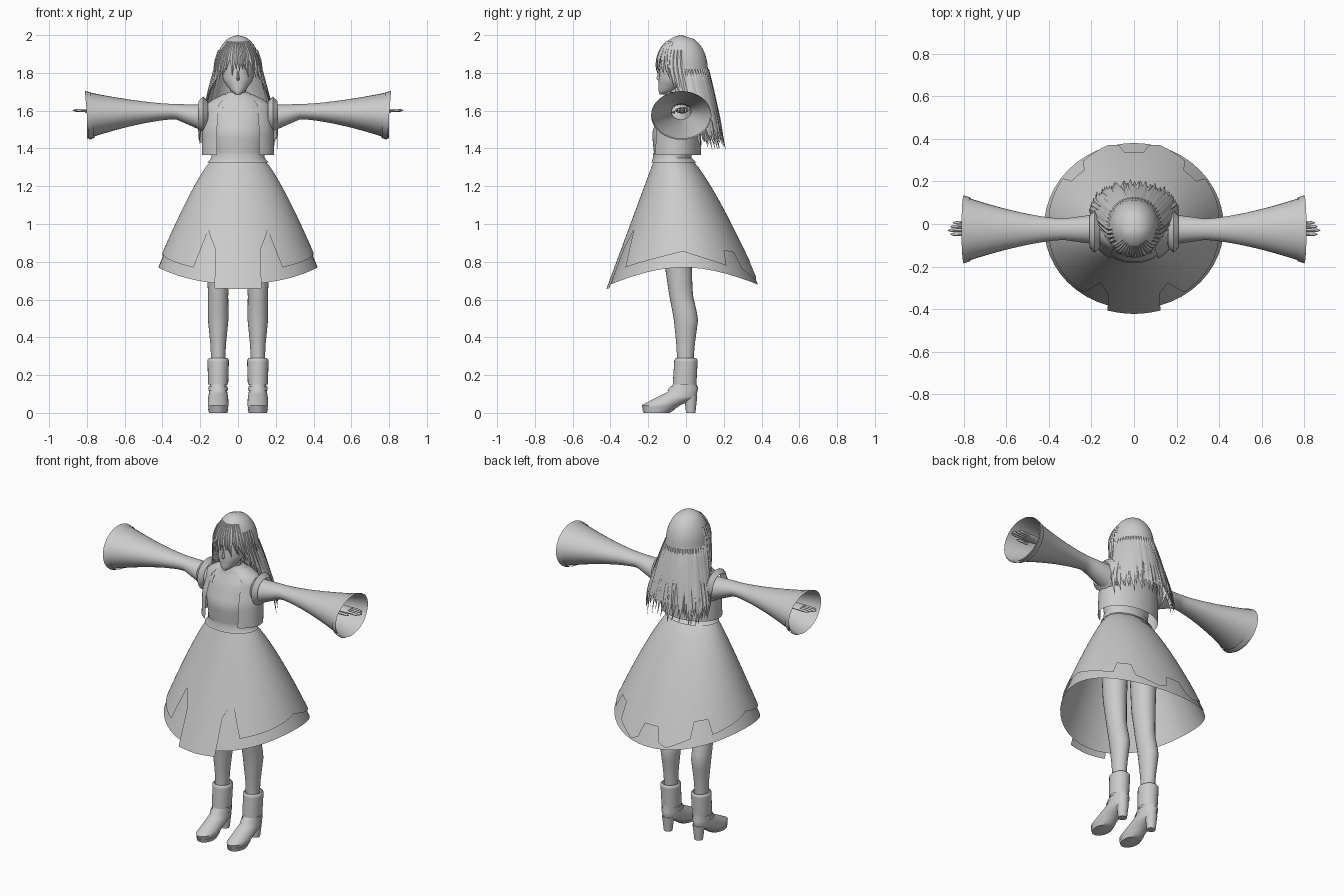
import bpy, bmesh, math, random
from mathutils import Vector

if "Cube" in bpy.data.objects:
    bpy.data.objects.remove(bpy.data.objects["Cube"])
random.seed(4)

shade = .6
grey = bpy.data.materials.new("plain_grey")
grey.use_nodes = True
grey.diffuse_color = (shade, shade, shade, 1)
grey.node_tree.nodes["Principled BSDF"].inputs["Base Color"].default_value = grey.diffuse_color


def finish(name, bm, mirror=False):
    bmesh.ops.remove_doubles(bm, verts=bm.verts, dist=.0003)
    bmesh.ops.recalc_face_normals(bm, faces=bm.faces)
    mesh = bpy.data.meshes.new(name)
    bm.to_mesh(mesh)
    bm.free()
    mesh.materials.append(grey)
    part = bpy.data.objects.new(name, mesh)
    bpy.context.collection.objects.link(part)
    if mirror:
        part.modifiers.new("mirror", "MIRROR")
    bpy.ops.object.select_all(action="DESELECT")
    part.select_set(True)
    bpy.context.view_layer.objects.active = part
    bpy.ops.object.shade_smooth_by_angle(angle=math.radians(45))


def skin(name, point, around, along, mirror=False, cap=False):
    # grid of faces over point(u, v), with u and v from 0 to 1
    bm = bmesh.new()
    rows = [[bm.verts.new(point(i / around, j / along)) for i in range(around + 1)]
            for j in range(along + 1)]
    for upper, lower in zip(rows, rows[1:]):
        for i in range(around):
            bm.faces.new((upper[i], upper[i + 1], lower[i + 1], lower[i]))
    if cap:
        bmesh.ops.remove_doubles(bm, verts=bm.verts, dist=.0003)
        bmesh.ops.holes_fill(bm, edges=bm.edges, sides=0)
    finish(name, bm, mirror)


def blend(table):
    # function that interpolates the rows of a table by their first column
    def value(key):
        key = min(max(key, table[0][0]), table[-1][0])
        for low, high in zip(table, table[1:]):
            if key <= high[0]:
                f = (key - low[0]) / (high[0] - low[0])
                return [a + (b - a) * f for a, b in zip(low[1:], high[1:])]
    return value


def on_surface(surface, degrees, z, offset=0):
    # a surface gives half width, front y and back y by height; 0 degrees is the front
    width, front, back = surface(z)
    angle = math.radians(degrees)
    return Vector(((width + offset) * math.sin(angle),
                   (front + back) / 2 - ((back - front) / 2 + offset) * math.cos(angle), z))


def wrap(name, surface, top, bottom, start=0, end=360, around=48, along=12,
         offset=0, flare=0, centre=0, cap=False):
    # upright cloth or limb; the bottom may be a height or a function of the angle
    def point(u, v):
        degrees = start + (end - start) * u
        low = bottom(180 - abs(180 - degrees % 360)) if callable(bottom) else bottom
        z = top + (low - top) * v
        spot = on_surface(surface, degrees, z, offset + flare * (top - z))
        return spot + Vector((centre, 0, 0))
    skin(name, point, around, along, centre > 0, cap)


def tube(name, start, end, section, around=24, along=12, lean=0, cap=False):
    # sideways tube; the section gives y, z and the two radii by x
    def point(u, v):
        x = start + (end - start) * v
        y, z, wide, tall = section(x)
        angle = math.tau * u
        rise = tall * math.sin(angle)
        return Vector((x + lean * rise, y + wide * math.cos(angle), z + rise))
    skin(name, point, around, along, True, cap)


# Skirt: underlayer, overlayer with a cut hem, and belt
def skirt(z):
    drop = max(0, 1.35 - z) / .6
    curve = drop ** .8
    return .13 + .3 * curve, -.165 - .21 * drop, .02 + .33 * curve


def plain_hem(degrees):
    return .77 - .09 * math.cos(math.radians(degrees)) ** 2


cut_hem = blend([(0, .655), (15, .66), (18, .87), (27, .97), (33, .77), (90, .855), (129, .78),
                 (132, .86), (144, .85), (147, .76), (165, .7), (171, .72), (174, .8), (180, .8)])
wrap("underskirt", skirt, 1.2, plain_hem)
wrap("overskirt", skirt, 1.35, lambda degrees: cut_hem(degrees)[0], around=120, flare=.02)
wrap("belt", skirt, 1.375, 1.325, along=2, offset=.01)

# Bodice, open vest, jagged yoke, collar and neck
bodice = blend([(1.33, .13, -.165, .02), (1.48, .15, -.18, .04), (1.6, .16, -.14, .06),
                (1.66, .11, -.11, .04), (1.7, .05, -.1, .01)])
vest = blend([(1.36, .19, -.19, .08), (1.5, .19, -.18, .08), (1.64, .17, -.13, .06),
              (1.69, .07, -.1, .02)])
wrap("bodice", bodice, 1.7, 1.33)
wrap("vest", vest, 1.685, 1.365, start=36, end=324)
wrap("yoke", bodice, 1.69, lambda degrees: 1.585 + .03 * (degrees % 16 < 6),
     start=-44, end=44, offset=.005)
wrap("collar", blend([(1.65, .075, -.12, .02), (1.7, .05, -.105, .01)]), 1.7, 1.65)
wrap("neck", blend([(1.6, .045, -.1, 0), (1.74, .04, -.09, 0)]), 1.74, 1.6)


# Bell sleeves with trim and shoulder frill
def sleeve(x):
    bell = max(0, (x - .33) / .47) ** 1.5
    shoulder = max(0, .33 - x) / .13
    return (-.025, 1.595 - .02 * bell - .03 * shoulder,
            .05 + .105 * bell + .018 * shoulder, .04 + .084 * bell + .027 * shoulder)


def sleeve_trim(x):
    y, z, wide, tall = sleeve(x)
    return y, z, wide + .005, tall + .005


def frill(x):
    puff = .1 - abs(x - .185)
    return -.035, 1.58, puff, puff - .005


tube("sleeve", .13, .8, sleeve, around=32, along=24)
tube("sleeve_trim", .77, .8, sleeve_trim, around=32, along=2, lean=.08)
tube("shoulder_frill", .16, .21, frill, along=4)


# Forearm, palm, fingers and thumb
def digit(y, z, tip):
    def section(x):
        radius = .008 * min(1, (tip - x) / .02 + .2)
        return y, z, radius, radius
    return section


tube("forearm", .45, .72, lambda x: (-.02, 1.602, .025, .018))
tube("palm", .7, .79, blend([(.7, -.02, 1.602, .025, .018), (.74, -.022, 1.602, .035, .015),
                             (.79, -.022, 1.602, .036, .01)]), cap=True)
for i, finger in enumerate(("little", "ring", "middle", "index")):
    tip = .875 - .012 * abs(i - 2)
    tube(finger + "_finger", .78, tip, digit(.006 - i * .018, 1.602, tip), around=8, along=6, cap=True)
tube("thumb", .73, .81, digit(-.065, 1.592, .81), around=8, along=6, cap=True)

# Head, nose and mouth
face = blend([(1.685, .01, -.14, -.1), (1.7, .035, -.145, -.06), (1.76, .078, -.145, .03),
              (1.82, .088, -.142, .07), (1.88, .088, -.138, .08), (1.97, .02, -.05, .02)])
wrap("head", face, 1.97, 1.685, along=24, cap=True)
wrap("nose", blend([(1.76, .008, -.147, -.13), (1.77, .008, -.158, -.13), (1.81, .004, -.144, -.13)]),
     1.81, 1.76, around=8, along=5, cap=True)


def face_plate(name, centre, spread, z, height, mirror=True):
    bm = bmesh.new()
    turns = [math.tau * i / 16 for i in range(16)]
    bm.faces.new([bm.verts.new(on_surface(face, centre + spread * math.cos(turn),
                                          z + height * math.sin(turn), .003)) for turn in turns])
    finish(name, bm, mirror)


face_plate("mouth", 0, 14, 1.745, .003, mirror=False)
face_plate("eye", 31, 12, 1.81, .016)
face_plate("eyelash", 31, 14, 1.83, .004)
face_plate("eyebrow", 31, 14, 1.85, .003)


# Hair: dome and falling curtain, then tapered strands lying on it
def hair(z):
    dome = math.sqrt(max(0, 1 - (max(0, z - 1.82) / .18) ** 2))
    drop = max(0, 1.82 - z)
    return (min(.12 * dome + .27 * drop, .205), -.02 - .135 * dome + .2 * drop,
            -.02 + .135 * dome + .22 * drop)


hairline = blend([(0, 1.89), (45, 1.87), (80, 1.68), (100, 1.55), (120, 1.5), (180, 1.5)])
wrap("hair_cap", hair, 2, lambda degrees: hairline(degrees)[0], around=72, along=24)


def strand(bm, start, end, top, bottom, width, offset=.003, thick=.007, steps=7):
    rows = []
    for step in range(steps + 1):
        f = step / steps
        spot = on_surface(hair, start + (end - start) * f, top + (bottom - top) * f, offset * min(1, f * 4))
        out = Vector((spot.x, spot.y, 0)).normalized()
        side = Vector((-out.y, out.x, 0)) * width * min(1, .5 + f * 2, (1 - f) * 2 + .05)
        ridge = out * thick * min(1, (1 - f) * 2 + .1)
        rows.append([bm.verts.new(spot + shift) for shift in (side, ridge, -side, -ridge)])
    for upper, lower in zip(rows, rows[1:]):
        for i in range(4):
            bm.faces.new((upper[i - 1], upper[i], lower[i], lower[i - 1]))


vary = random.uniform
strands = bmesh.new()
for i in range(25):
    angle = 96 + i * 7
    strand(strands, angle, angle + vary(-3, 3), 1.82, vary(1.39, 1.45), .019, vary(0, .008))
    strand(strands, angle, angle + vary(-4, 4), 1.65, vary(1.42, 1.5), .014)
finish("back_strands", strands)

strands = bmesh.new()
for i in range(-7, 8):
    low = vary(1.79, 1.835) - .08 * (i / 7) ** 2
    strand(strands, i * 7, i * 9 + vary(-5, 5), 1.965, low, .014)
for side in (-1, 1):
    for i in range(4):
        angle = side * (62 + i * 9)
        strand(strands, angle, angle + side * 3, 1.92, 1.7 - .045 * i, .015)
finish("fringe_strands", strands)

# Legs, then boots: foot, heel, shaft, strap and folded cuff
hip = .105
leg = blend([(.2, .036, -.045, .035), (.35, .04, -.05, .045), (.5, .055, -.065, .065),
             (.63, .053, -.09, .035), (.8, .065, -.115, .03), (1.2, .08, -.13, .04)])
foot = blend([(0, .045, -.22, -.09), (.04, .055, -.235, -.03), (.08, .053, -.16, .055),
              (.11, .048, -.1, .06), (.17, .042, -.055, .055)])
heel = blend([(0, .025, 0, .05), (.09, .036, -.01, .06)])
cuff = blend([(.15, .053, -.07, .055), (.28, .057, -.062, .062), (.29, .048, -.054, .054)])
wrap("leg", leg, 1.2, .2, around=24, along=24, centre=hip)
wrap("boot_foot", foot, .17, 0, around=32, along=17, centre=hip, cap=True)
wrap("boot_sole", foot, .02, 0, around=32, along=2, centre=hip, offset=.004, cap=True)
wrap("boot_heel", heel, .09, 0, around=16, along=2, centre=hip, cap=True)
wrap("boot_shaft", leg, .26, .13, around=24, along=2, centre=hip, offset=.006)
wrap("boot_strap", foot, .14, .118, around=32, along=2, centre=hip, offset=.005)
wrap("boot_cuff", cuff, .29, .15, around=24, along=14, centre=hip)
